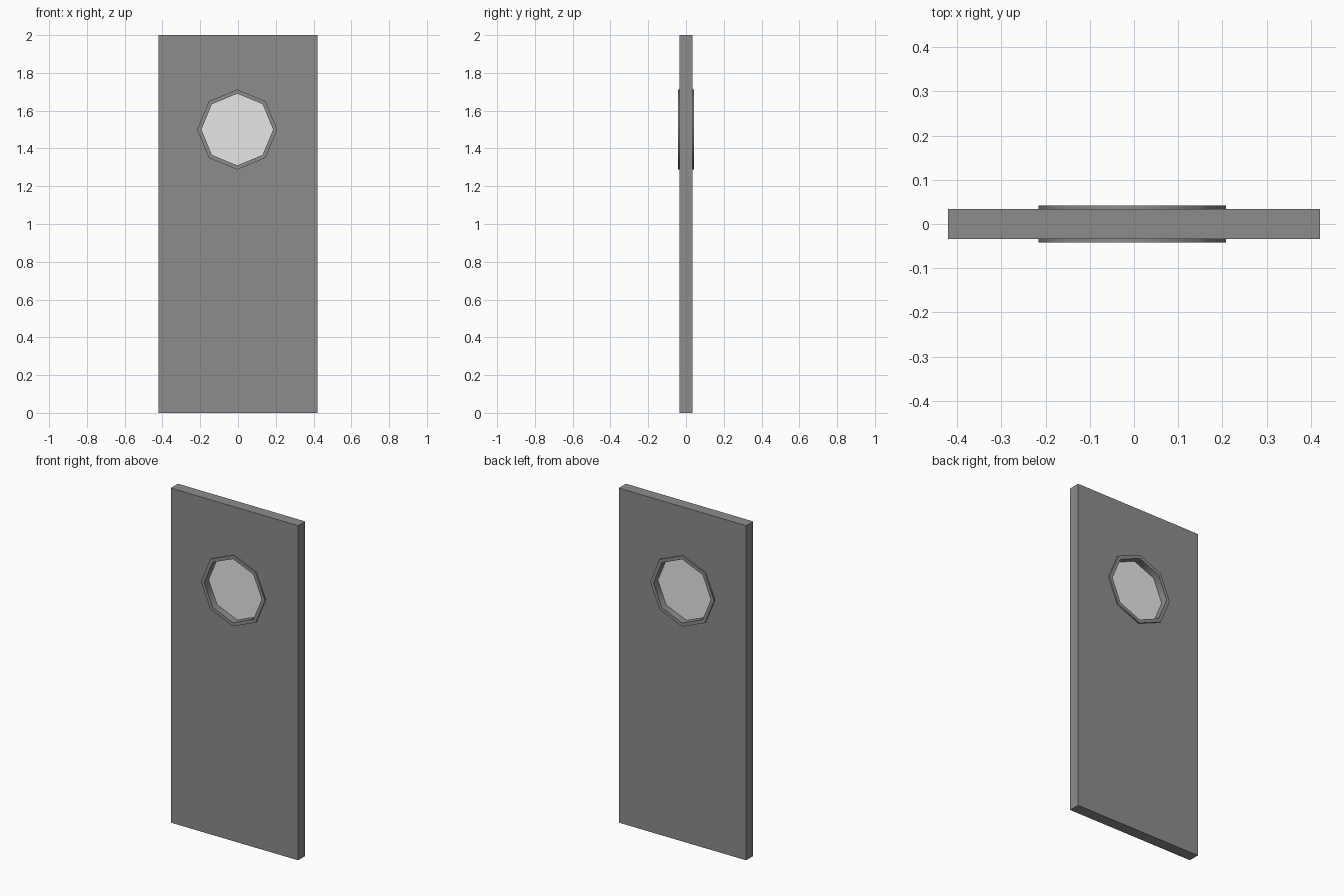
import bpy, bmesh, math
from mathutils import Matrix

if "Cube" in bpy.data.objects:
    bpy.data.objects.remove(bpy.data.objects["Cube"])

def material(name, v):
    m = bpy.data.materials.new(name)
    m.diffuse_color = (v, v, v, 1)
    m.use_nodes = True
    m.node_tree.nodes["Principled BSDF"].inputs["Base Color"].default_value = m.diffuse_color
    return m

GREY = material("door grey", 0.265)
PANE = material("pale glass", 0.8)
CX, CZ = -0.004, 1.5  # porthole centre

def octagon(r):
    return [(CX + r * math.cos(i * math.pi / 4), CZ + r * math.sin(i * math.pi / 4))
            for i in range(8)]

def plate(name, loops, half, mat, smooth=False):
    """Upright plate from XZ outlines (later loops are holes), centred on y = 0."""
    cu = bpy.data.curves.new(name + "_outline", 'CURVE')
    cu.dimensions = '2D'
    cu.fill_mode = 'BOTH'
    cu.extrude = half
    for pts in loops:
        s = cu.splines.new('POLY')
        s.points.add(len(pts) - 1)
        for p, (x, z) in zip(s.points, pts):
            p.co = (x, z, 0, 1)
        s.use_cyclic_u = True
    tmp = bpy.data.objects.new(name + "_outline", cu)
    bpy.context.collection.objects.link(tmp)
    bpy.context.view_layer.update()
    dg = bpy.context.evaluated_depsgraph_get()
    me = bpy.data.meshes.new_from_object(tmp.evaluated_get(dg))
    bpy.data.objects.remove(tmp)
    bm = bmesh.new()
    bm.from_mesh(me)
    bmesh.ops.remove_doubles(bm, verts=bm.verts, dist=1e-5)
    bm.transform(Matrix.Rotation(math.pi / 2, 4, 'X'))
    bmesh.ops.recalc_face_normals(bm, faces=bm.faces)
    for f in bm.faces:
        f.smooth = False
        f.material_index = 0
    bm.to_mesh(me)
    bm.free()
    me.name = name
    me.materials.clear()
    me.materials.append(mat)
    ob = bpy.data.objects.new(name, me)
    bpy.context.collection.objects.link(ob)
    if smooth:
        bpy.ops.object.select_all(action='DESELECT')
        ob.select_set(True)
        bpy.context.view_layer.objects.active = ob
        bpy.ops.object.shade_smooth_by_angle(angle=math.radians(50))
    return ob

# Door slab with porthole cut through it
W = 0.421
plate("door_panel", [[(-W, 0), (W, 0), (W, 2), (-W, 2)], octagon(0.2)], 0.0335, GREY)
# Rim standing slightly proud on both sides
plate("window_rim", [octagon(0.212), octagon(0.19)], 0.042, GREY, smooth=True)
# Glass sheet in the middle of the opening
plate("window_glass", [octagon(0.192)], 0.0, PANE)
